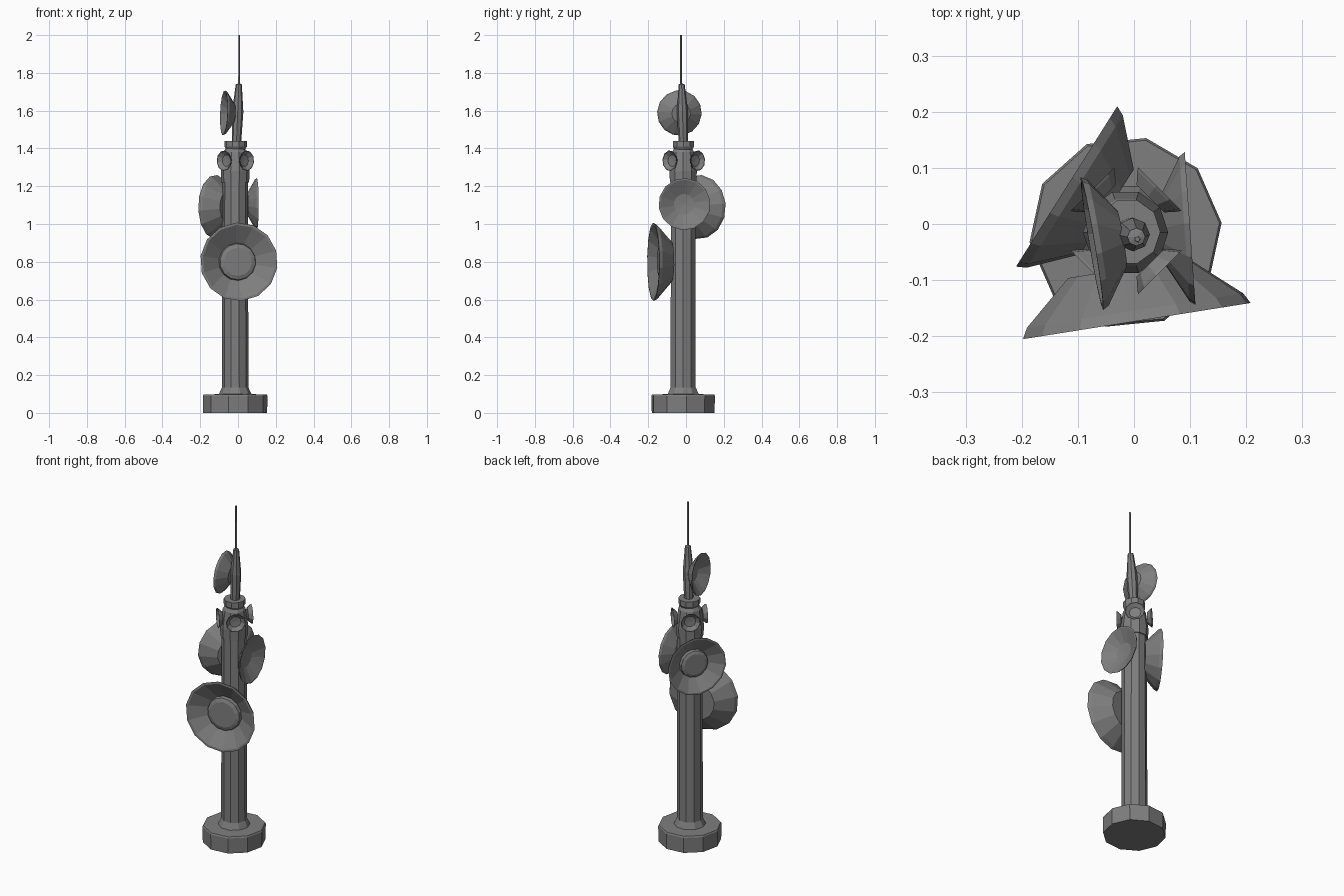
import bpy, bmesh, math
from mathutils import Vector, Matrix

if "Cube" in bpy.data.objects:
    bpy.data.objects.remove(bpy.data.objects["Cube"])

metal = bpy.data.materials.new("dark_metal")
metal.diffuse_color = (0.21, 0.21, 0.21, 1)
metal.use_nodes = True
metal.node_tree.nodes["Principled BSDF"].inputs["Base Color"].default_value = metal.diffuse_color


def lathe(name, profile, loc, axis=(0, 0, 1), sides=10, turn=0.0):
    """Spin an (radius, height) profile around an axis through loc."""
    bm = bmesh.new()
    rings = []
    for r, h in profile:
        if r == 0:
            rings.append([bm.verts.new((0, 0, h))])
        else:
            rings.append([bm.verts.new((r * math.cos(turn + 2 * math.pi * i / sides),
                                        r * math.sin(turn + 2 * math.pi * i / sides), h))
                          for i in range(sides)])
    for a, b in zip(rings, rings[1:]):
        for i in range(sides):
            j = (i + 1) % sides
            if len(a) == 1:
                bm.faces.new((a[0], b[j], b[i]))
            elif len(b) == 1:
                bm.faces.new((a[i], a[j], b[0]))
            else:
                bm.faces.new((a[i], a[j], b[j], b[i]))
    rot = Vector((0, 0, 1)).rotation_difference(Vector(axis)).to_matrix().to_4x4()
    bm.transform(Matrix.Translation(loc) @ rot)
    bmesh.ops.recalc_face_normals(bm, faces=bm.faces)
    mesh = bpy.data.meshes.new(name)
    bm.to_mesh(mesh)
    bm.free()
    mesh.materials.append(metal)
    obj = bpy.data.objects.new(name, mesh)
    bpy.context.collection.objects.link(obj)
    return obj


def dish(name, loc, axis, r, depth, back, feed=False, sides=14):
    """Flared dish: loc is the rim centre, axis points out of the bowl."""
    prof = [(0, -depth), (back, -depth), (r * 0.95, -depth * 0.2), (r, 0), (r * 0.94, 0)]
    if feed:  # shallow raised disc in the middle of the bowl
        prof += [(r * 0.48, -depth * 0.6), (r * 0.46, -depth * 0.4),
                 (r * 0.36, -depth * 0.32), (0, -depth * 0.32)]
    else:
        prof += [(back * 0.9, -depth * 0.75), (0, -depth * 0.85)]
    return lathe(name, prof, loc, axis, sides)


C = (-0.015, -0.015, 0)

# base slab
lathe("base", [(0, 0), (0.17, 0), (0.172, 0.09), (0.168, 0.098), (0, 0.1)], C, sides=10, turn=0.1)

# column with flared foot, neck flange and head
lathe("column", [(0, 0.09), (0.088, 0.095), (0.07, 0.135), (0.068, 1.22), (0, 1.22)], C)
lathe("head", [(0, 1.21), (0.074, 1.22), (0.076, 1.28), (0.062, 1.38), (0.05, 1.40), (0, 1.40)], C)
lathe("cap", [(0, 1.39), (0.05, 1.395), (0.059, 1.41), (0.059, 1.44), (0, 1.44)],
      (-0.012, -0.014, 0))

# leaning tapered mast and thin antenna
lathe("mast", [(0, 0), (0.025, 0), (0.03, 0.16), (0.016, 0.305), (0, 0.31)],
      (-0.008, -0.014, 1.435), (0.04, -0.03, 1), sides=8)
lathe("antenna", [(0, 1.72), (0.006, 1.72), (0.005, 2.0), (0, 2.0)], (0.006, -0.027, 0), sides=5)

# large dishes around the column
dish("front_dish", (0.005, -0.173, 0.80), (0.157, -0.988, 0), 0.208, 0.095, 0.11, True)
dish("back_left_dish", (-0.12, 0.067, 1.09), (-0.846, 0.534, 0), 0.17, 0.085, 0.09, True)
dish("right_dish", (0.10, -0.008, 1.105), (0.997, 0.07, 0), 0.138, 0.05, 0.06)
dish("mast_dish", (-0.075, -0.035, 1.588), (-0.98, -0.164, 0.04), 0.12, 0.055, 0.05)

# four small dishes on the head
for i, (sx, sy) in enumerate([(1, 1), (-1, 1), (-1, -1), (1, -1)]):
    dish(f"small_dish_{i + 1}", (-0.014 + sx * 0.06, -0.012 + sy * 0.074, 1.335),
         (sx, sy, 0), 0.055, 0.024, 0.035, sides=10)
